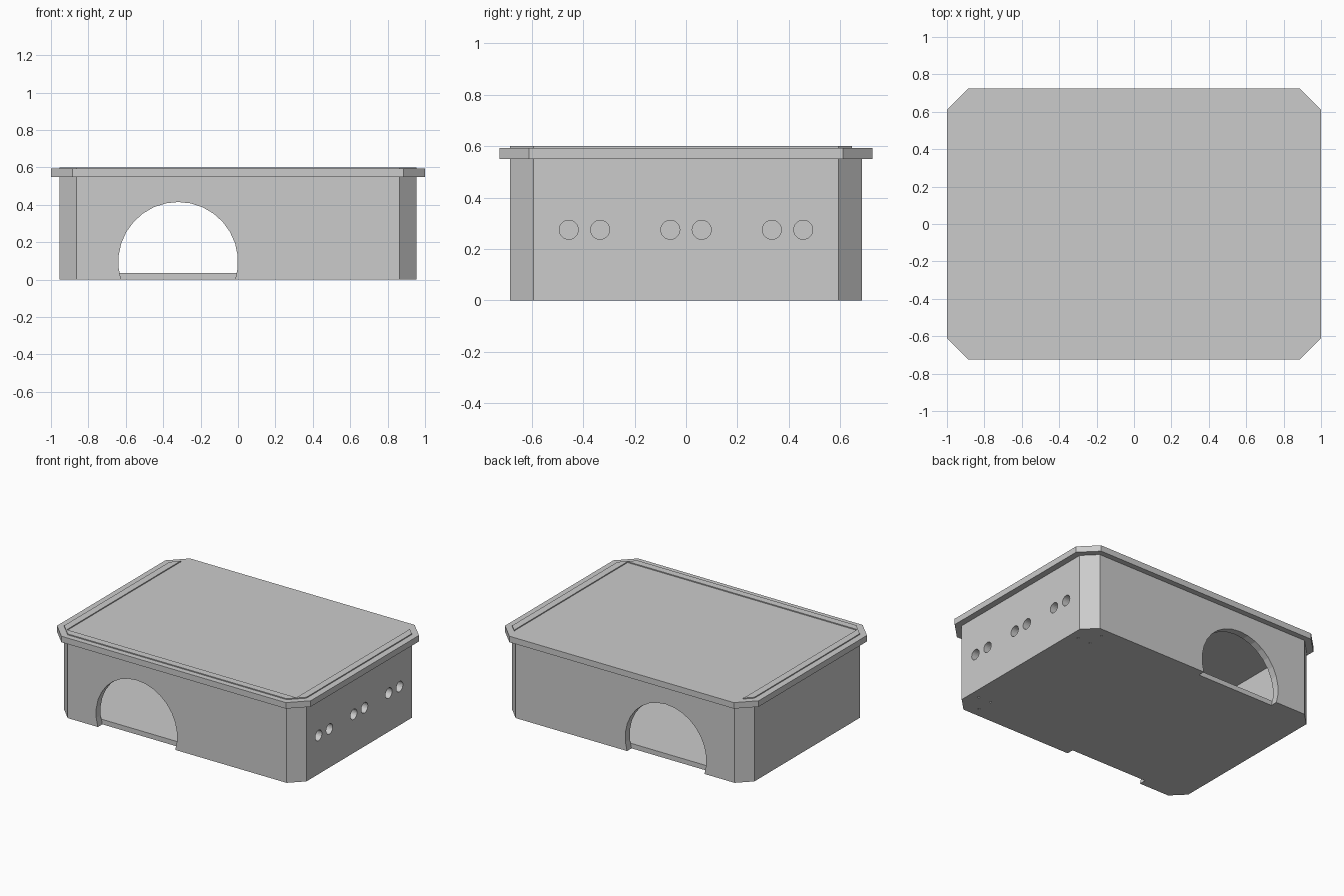
import bpy, bmesh
from math import pi
from mathutils import Matrix

if "Cube" in bpy.data.objects:
    bpy.data.objects.remove(bpy.data.objects["Cube"])


def finish(bm, name):
    bmesh.ops.recalc_face_normals(bm, faces=bm.faces)
    me = bpy.data.meshes.new(name)
    bm.to_mesh(me)
    bm.free()
    ob = bpy.data.objects.new(name, me)
    bpy.context.collection.objects.link(ob)
    return ob


def prism(name, pts, z0, z1):
    bm = bmesh.new()
    low = [bm.verts.new((x, y, z0)) for x, y in pts]
    top = [bm.verts.new((x, y, z1)) for x, y in pts]
    bm.faces.new(low[::-1])
    bm.faces.new(top)
    for i in range(len(pts)):
        j = (i + 1) % len(pts)
        bm.faces.new((low[i], low[j], top[j], top[i]))
    return finish(bm, name)


def octagon(w, d, c):
    return [(w - c, -d), (w, c - d), (w, d - c), (w - c, d),
            (c - w, d), (-w, d - c), (-w, c - d), (c - w, -d)]


def rect(x0, x1, y0, y1):
    return [(x0, y0), (x1, y0), (x1, y1), (x0, y1)]


def rod(center, r, depth, axis, n):
    bm = bmesh.new()
    rot = {'X': Matrix.Rotation(pi / 2, 4, 'Y'),
           'Y': Matrix.Rotation(pi / 2, 4, 'X'), 'Z': Matrix()}[axis]
    bmesh.ops.create_cone(bm, cap_ends=True, segments=n, radius1=r, radius2=r,
                          depth=depth, matrix=Matrix.Translation(center) @ rot)
    return finish(bm, "cutter")


def cut(ob, cutter):
    cutter.hide_render = True
    mod = ob.modifiers.new("cut", 'BOOLEAN')
    mod.operation = 'DIFFERENCE'
    mod.solver = 'EXACT'
    mod.object = cutter
    bpy.context.view_layer.objects.active = ob
    bpy.ops.object.modifier_apply(modifier=mod.name)
    bpy.data.objects.remove(cutter)


W, D, C = 0.955, 0.685, 0.092      # outer shell
IW, ID = 0.905, 0.635              # inner cavity
LID_LOW, LID_TOP = 0.55, 0.593

# Walls with chamfered outer corners
walls = prism("case_walls", octagon(W, D, C), 0, 0.6)
cut(walls, prism("cutter", rect(-IW, IW, -ID, ID), -0.2, 0.8))
# Slot at the back for the sliding lid
cut(walls, prism("cutter", rect(-IW + 0.002, IW - 0.002, 0.5, 0.9), LID_LOW, 0.9))
# Arched opening through front and back walls
cut(walls, rod((-0.32, 0, 0.095), 0.32, 2.0, 'Y', 30))
# Three pairs of round holes in the right wall
for yc in (-0.395, 0, 0.395):
    for dy in (-0.061, 0.061):
        cut(walls, rod((0.93, yc + dy, 0.275), 0.037, 0.2, 'X', 24))

# Floor with small screw holes near the right corners
floor = prism("case_floor", rect(-IW, IW, -ID, ID), 0, 0.035)
for s in (-1, 1):
    for x, y in ((0.89, 0.5), (0.79, 0.5), (0.79, 0.615)):
        cut(floor, rod((x, s * y, 0), 0.008, 0.2, 'Z', 8))

# Collar around the top edge
collar = prism("top_collar", octagon(1.0, 0.725, 0.115), LID_LOW, LID_TOP)
cut(collar, prism("cutter", octagon(W, D, C), 0.4, 0.8))

# Sliding lid, flush with the collar at the back
e = W + D - C - IW
prism("sliding_lid", [(-IW, -ID), (IW, -ID), (IW, e), (W - C, D),
                      (C - W, D), (-IW, e)], LID_LOW, LID_TOP)
